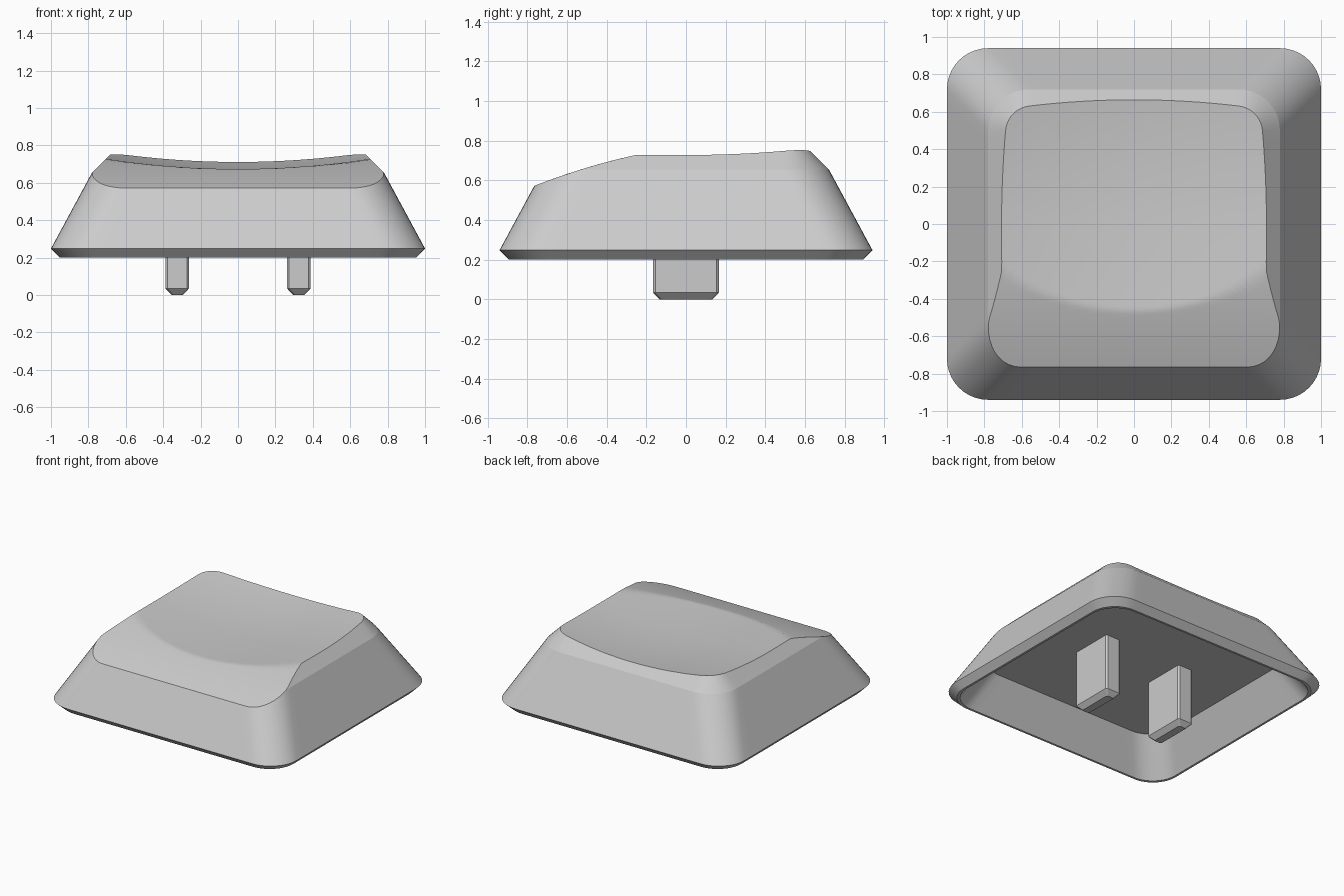
import bpy, bmesh, math

if "Cube" in bpy.data.objects:
    bpy.data.objects.remove(bpy.data.objects["Cube"])

HALF_X, HALF_Y, RADIUS = 1.0, 0.94, 0.22
RIM_Z, BASE_Z, CHAMFER_Z, CEILING_Z = 0.2, 0.248, 0.655, 0.46
SIDE_STEPS, ARC_STEPS, CAP_RINGS = 20, 10, 40

# One plain grey plastic
grey = bpy.data.materials.new("grey_plastic")
grey.use_nodes = True
colour = (0.6, 0.6, 0.6, 1)
grey.diffuse_color = colour
grey.node_tree.nodes["Principled BSDF"].inputs["Base Color"].default_value = colour


def finish(name, bm):
    bmesh.ops.remove_doubles(bm, verts=bm.verts, dist=0.0005)
    bmesh.ops.recalc_face_normals(bm, faces=bm.faces)
    mesh = bpy.data.meshes.new(name)
    bm.to_mesh(mesh)
    bm.free()
    mesh.materials.append(grey)
    obj = bpy.data.objects.new(name, mesh)
    bpy.context.collection.objects.link(obj)
    return obj


def top_height(x, y):
    """Dished top, cut by a rounded slope at the front."""
    dish = 0.667 + 0.12 * x * x + (0.1 if y > 0 else 0.03) * y * y
    slope = 0.57 + 0.339 * (y + 0.77) - 0.168 * (y + 0.77) * (y + 0.46)
    return min(dish, slope)


def make_columns():
    """Rounded rectangle as corner position (u, v) plus arc direction (c, s)."""
    cols = []
    corners = [(1, 1), (-1, 1), (-1, -1), (1, -1)]
    for q, (u, v) in enumerate(corners):
        for k in range(ARC_STEPS + 1):
            a = math.pi / 2 * (q + k / ARC_STEPS)
            cols.append((u, v, math.cos(a), math.sin(a)))
        un, vn = corners[(q + 1) % 4]
        for k in range(1, SIDE_STEPS):
            t = k / SIDE_STEPS
            cols.append((u + (un - u) * t, v + (vn - v) * t, math.cos(a), math.sin(a)))
    return cols


def point(col, inset, radius, z):
    u, v, c, s = col
    return (u * (HALF_X - inset - radius) + radius * c,
            v * (HALF_Y - inset - radius) + radius * s, z)


def wall_point(col, z):
    """Point of the outer wall, which leans in more above the chamfer line."""
    extra = max(0, z - CHAMFER_Z)
    inset = 0.54 * (min(z, CHAMFER_Z) - BASE_Z) + extra
    return point(col, inset, RADIUS - extra, z)


def top_point(col):
    low, high = BASE_Z, 0.84
    for _ in range(30):
        mid = (low + high) / 2
        x, y, z = wall_point(col, mid)
        if z < top_height(x, y):
            low = mid
        else:
            high = mid
    return wall_point(col, low)


# Keycap shell: ceiling, inner wall, rim, outer wall, chamfer, dished top
columns = make_columns()
tops = [top_point(c) for c in columns]
rings = [
    [point(c, 0.2, 0.2, CEILING_Z) for c in columns],
    [point(c, 0.062, 0.2, RIM_Z) for c in columns],
    [point(c, 0.046, 0.2, RIM_Z) for c in columns],
    [wall_point(c, BASE_Z) for c in columns],
    [wall_point(c, min(CHAMFER_Z, p[2])) for c, p in zip(columns, tops)],
    tops,
]
sharp_rings = len(rings)
for k in range(1, CAP_RINGS):
    t = 1 - k / CAP_RINGS
    rings.append([(x * t, y * t, top_height(x * t, y * t)) for x, y, _ in tops])

bm = bmesh.new()
verts = [[bm.verts.new(p) for p in ring] for ring in rings]
n = len(columns)
for lower, upper in zip(verts, verts[1:]):
    for i in range(n):
        j = (i + 1) % n
        bm.faces.new((lower[i], lower[j], upper[j], upper[i])).smooth = True
centre = bm.verts.new((0, 0, top_height(0, 0)))
for i in range(n):
    bm.faces.new((verts[-1][i], verts[-1][(i + 1) % n], centre)).smooth = True
bm.faces.new(verts[0][::-1])
for ring in verts[:sharp_rings]:
    for i in range(n):
        bm.edges.get((ring[i], ring[(i + 1) % n])).smooth = False
finish("keycap_shell", bm)


# Stem prongs: bevelled posts with tapered tips
def make_prong(name, x):
    bm = bmesh.new()
    layers = []
    for z, taper in ((0, 0.033), (0.035, 0), (CEILING_Z + 0.01, 0)):
        hx, hy, cut = 0.063 - taper, 0.167 - taper, 0.012
        outline = [(hx, hy - cut), (hx - cut, hy), (cut - hx, hy), (-hx, hy - cut),
                   (-hx, cut - hy), (cut - hx, -hy), (hx - cut, -hy), (hx, cut - hy)]
        layers.append([bm.verts.new((x + px, py, z)) for px, py in outline])
    for a, b in zip(layers, layers[1:]):
        for i in range(8):
            j = (i + 1) % 8
            bm.faces.new((a[i], a[j], b[j], b[i]))
    bm.faces.new(layers[0][::-1])
    bm.faces.new(layers[-1])
    finish(name, bm)


for name, side in (("left_prong", 1), ("right_prong", -1)):
    make_prong(name, side * 0.325)
